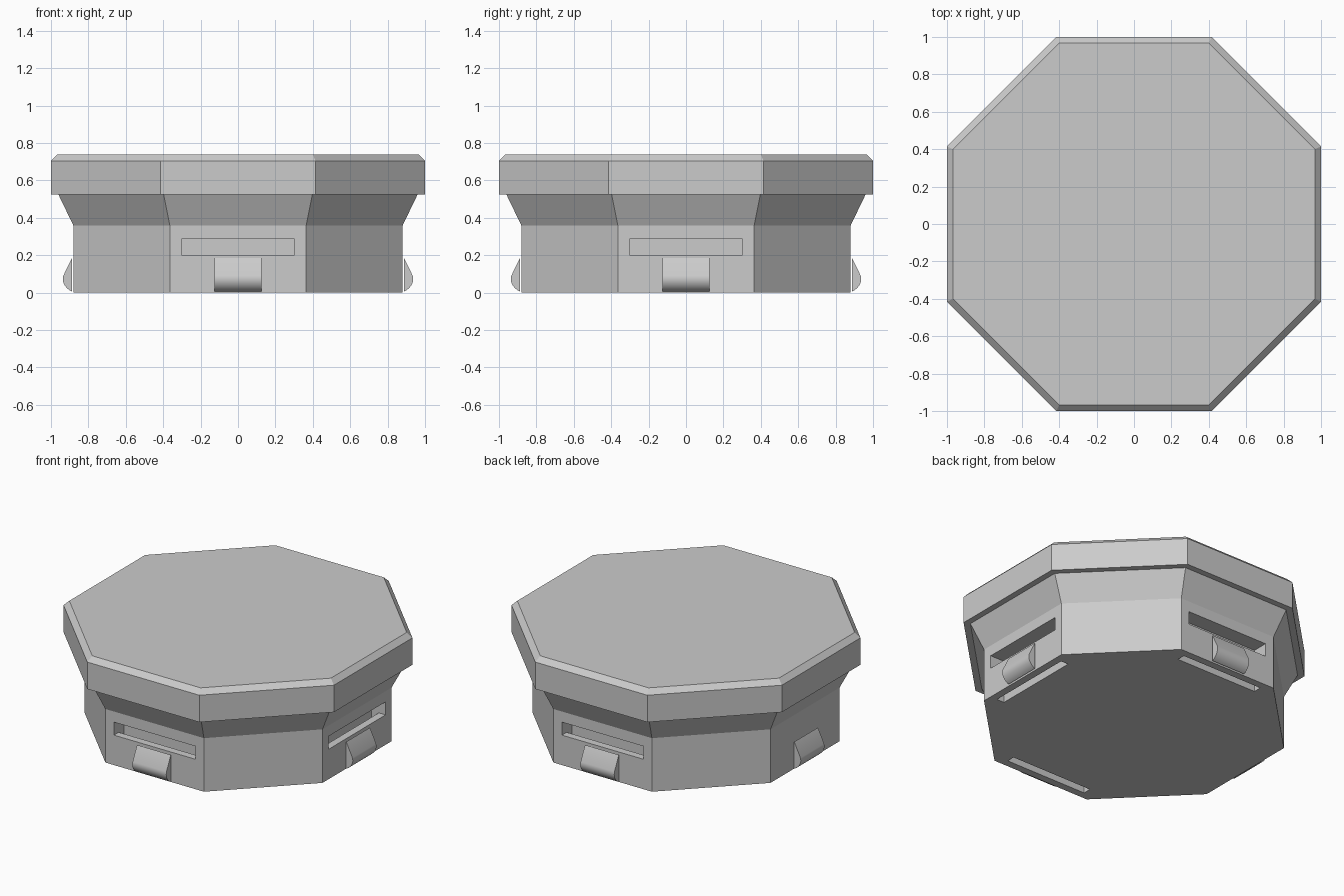
import bpy, bmesh, math
from mathutils import Matrix

if "Cube" in bpy.data.objects:
    bpy.data.objects.remove(bpy.data.objects["Cube"])

grey = bpy.data.materials.new("plain grey")
grey.diffuse_color = (0.6, 0.6, 0.6, 1)
grey.use_nodes = True
grey.node_tree.nodes["Principled BSDF"].inputs["Base Color"].default_value = grey.diffuse_color


def make_object(name, bm):
    bmesh.ops.recalc_face_normals(bm, faces=bm.faces)
    mesh = bpy.data.meshes.new(name)
    bm.to_mesh(mesh)
    bm.free()
    mesh.materials.append(grey)
    obj = bpy.data.objects.new(name, mesh)
    bpy.context.collection.objects.link(obj)
    return obj


def octagon_loft(name, profile):
    """Stack octagonal rings given as (flat-to-centre distance, height)."""
    bm = bmesh.new()
    rings = []
    for apothem, z in profile:
        r = apothem / math.cos(math.pi / 8)
        rings.append([bm.verts.new((r * math.cos(a), r * math.sin(a), z))
                      for a in (math.pi / 8 + i * math.pi / 4 for i in range(8))])
    for low, high in zip(rings, rings[1:]):
        for i in range(8):
            j = (i + 1) % 8
            bm.faces.new((low[i], low[j], high[j], high[i]))
    bm.faces.new(rings[0][::-1])
    bm.faces.new(rings[-1])
    return make_object(name, bm)


def side_extrusion(name, profile, half_width, turn):
    """Extrude an (outward, height) profile sideways, turned to one side."""
    bm = bmesh.new()
    face = bm.faces.new([bm.verts.new((d, -half_width, z)) for d, z in profile])
    ext = bmesh.ops.extrude_face_region(bm, geom=[face])
    verts = [v for v in ext["geom"] if isinstance(v, bmesh.types.BMVert)]
    bmesh.ops.translate(bm, verts=verts, vec=(0, 2 * half_width, 0))
    bm.transform(Matrix.Rotation(turn * math.pi / 2, 4, "Z"))
    return make_object(name, bm)


# Flared base and wider bevelled lid
base = octagon_loft("base", [(0.88, 0), (0.88, 0.358), (0.96, 0.524), (0.96, 0.6)])
lid = octagon_loft("lid", [(1, 0.524), (1, 0.704), (0.967, 0.737)])

# Strap channel: in through the side, down and out through the underside
channel = [(0.95, 0.2), (0.95, 0.287), (0.775, 0.287), (0.775, -0.1),
           (0.83, -0.1), (0.83, 0.2)]
# Clip: sloped outer face with a rounded lower lip
clip = [(0.888, 0.006), (0.902, 0.013), (0.916, 0.025), (0.927, 0.039),
        (0.934, 0.055), (0.937, 0.072), (0.934, 0.09), (0.888, 0.185)]

for side in range(4):
    cutter = side_extrusion("slot_cutter", channel, 0.302, side)
    mod = base.modifiers.new("strap_slot", "BOOLEAN")
    mod.operation = "DIFFERENCE"
    mod.solver = "EXACT"
    mod.object = cutter
    bpy.context.view_layer.objects.active = base
    bpy.ops.object.modifier_apply(modifier=mod.name)
    bpy.data.objects.remove(cutter)

    tab = side_extrusion(f"clip_{side + 1}", clip, 0.125, side)
    bpy.ops.object.select_all(action="DESELECT")
    tab.select_set(True)
    bpy.context.view_layer.objects.active = tab
    bpy.ops.object.shade_smooth_by_angle(angle=math.radians(35))
